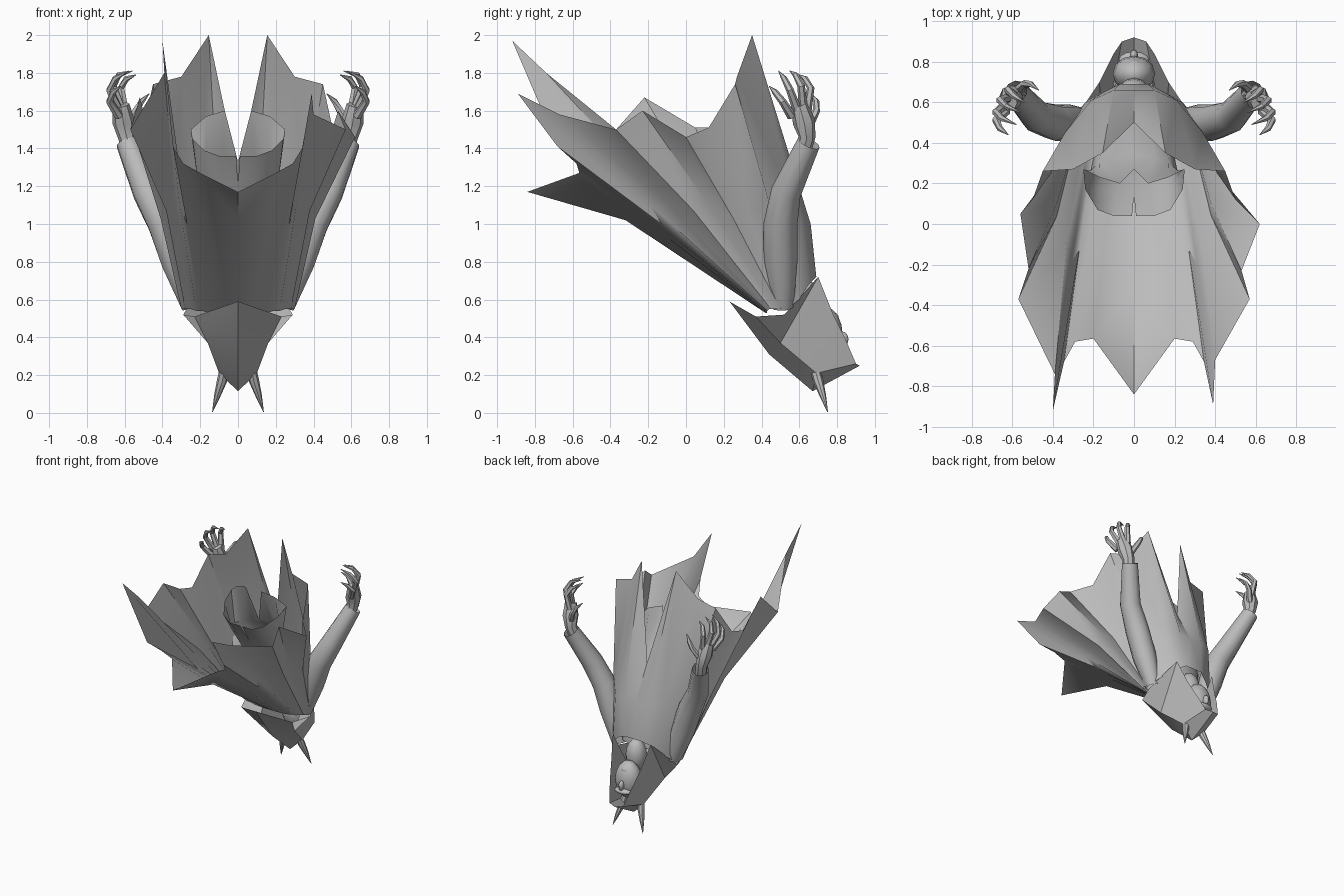
import bpy, bmesh, math
from mathutils import Vector

cube = bpy.data.objects.get("Cube")
if cube:
    bpy.data.objects.remove(cube, do_unlink=True)

grey = bpy.data.materials.new("plain_grey")
grey.use_nodes = True
COLOUR = (0.5, 0.5, 0.5, 1)
grey.diffuse_color = COLOUR
grey.node_tree.nodes["Principled BSDF"].inputs["Base Color"].default_value = COLOUR


def finish(name, bm, angle=40):
    bmesh.ops.remove_doubles(bm, verts=bm.verts, dist=0.0005)
    bmesh.ops.recalc_face_normals(bm, faces=bm.faces)
    mesh = bpy.data.meshes.new(name)
    bm.to_mesh(mesh)
    bm.free()
    obj = bpy.data.objects.new(name, mesh)
    bpy.context.collection.objects.link(obj)
    mesh.materials.append(grey)
    bpy.ops.object.select_all(action='DESELECT')
    obj.select_set(True)
    bpy.context.view_layer.objects.active = obj
    bpy.ops.object.shade_smooth_by_angle(angle=math.radians(angle))
    return obj


def loft(bm, rows, closed=False):
    """Skin a grid of points with quads."""
    grid = [[bm.verts.new(p) for p in row] for row in rows]
    for a, b in zip(grid, grid[1:]):
        n = len(a)
        for i in range(n if closed else n - 1):
            j = (i + 1) % n
            bm.faces.new((a[i], a[j], b[j], b[i]))
    return grid


def flip(rows):
    return [[(-x, y, z) for x, y, z in row] for row in rows]


def tube(bm, path, radii, sides=8, caps=True):
    """Round tube along a path, with one radius for each point."""
    pts = [Vector(p) for p in path]
    rows = []
    for i, p in enumerate(pts):
        d = (pts[min(i + 1, len(pts) - 1)] - pts[max(i - 1, 0)]).normalized()
        u = d.cross(Vector((1, 0, 0))).normalized()
        v = d.cross(u)
        angles = [math.tau * k / sides for k in range(sides)]
        rows.append([p + radii[i] * (u * math.cos(a) + v * math.sin(a)) for a in angles])
    grid = loft(bm, rows, closed=True)
    if caps:
        bm.faces.new(grid[0])
        bm.faces.new(grid[-1])


# Robe: left half columns from back centre round to front centre
shoulders = [(0, .42, .53), (.08, .42, .53), (.15, .43, .53), (.19, .43, .54),
             (.22, .43, .54), (.25, .44, .55), (.28, .45, .55), (.3, .47, .55),
             (.3, .5, .55), (.28, .55, .56), (.24, .6, .6), (.15, .65, .68),
             (.07, .69, .72), (0, .69, .72)]
waist = [(0, -.32, 1.02), (.15, -.14, .96), (.23, -.1, .96), (.27, -.13, 1),
         (.31, -.19, 1.1), (.33, -.08, 1.09), (.38, .04, 1.07), (.38, .1, 1.13),
         (.41, .25, 1.03), (.38, .33, 1.06), (.34, .45, 1.08), (.21, .61, 1),
         (.1, .66, 1), (0, .66, .98)]
hem = [(0, -.84, 1.17), (.2, -.565, 1.27), (.29, -.58, 1.32), (.345, -.68, 1.41),
       (.39, -.89, 1.69), (.4, -.67, 1.58), (.57, -.37, 1.5), (.53, -.23, 1.6),
       (.62, 0, 1.46), (.5, .12, 1.51), (.45, .26, 1.74), (.3, .27, 1.78),
       (.155, .35, 2), (0, .5, 1.27)]
# The right hem swings higher at the back
other_hem = list(hem)
other_hem[4:6] = [(.4, -.92, 1.97), (.39, -.74, 1.8)]
other_hem[7:9] = [(.52, -.22, 1.67), (.56, .05, 1.51)]
bm = bmesh.new()
loft(bm, [shoulders, waist, hem])
loft(bm, flip([shoulders, waist, other_hem]))
finish("robe", bm, 35)

# Hood: rows from face brim over the crown to the nape
hood = [[(0, .92, .25), (.06, .9, .26), (.1, .84, .4)],
        [(0, .67, .115), (.1, .69, .21), (.13, .78, .52)],
        [(0, .44, .31), (.16, .5, .37), (.17, .7, .72)],
        [(0, .23, .59), (.23, .37, .51), (.29, .52, .52)]]
bm = bmesh.new()
loft(bm, hood)
loft(bm, flip(hood))
finish("hood", bm, 35)

# Undergarment: open tube with a notched rim
rim = [(.01, .04, 1.36), (.1, .04, 1.36), (.18, .07, 1.39), (.24, .17, 1.45),
       (.25, .27, 1.5), (.17, .23, 1.57), (.07, .2, 1.6), (0, .27, 1.33)]


def body_ring(y, z, rx, ry):
    n = len(rim) - 1
    angles = [math.pi * i / n for i in range(n + 1)]
    return [(rx * math.sin(a), y - ry * math.cos(a), z - .3 * ry * math.cos(a)) for a in angles]


body = [body_ring(.52, .6, .2, .1), body_ring(.45, .95, .17, .15),
        body_ring(.24, 1.24, .22, .1), rim]
bm = bmesh.new()
loft(bm, body)
loft(bm, flip(body))
finish("undergarment", bm)

# Head with neck, brow, nose and chin
bm = bmesh.new()
for centre, size in (((0, .74, .41), (.105, .09, .15)), ((0, .64, .57), (.08, .08, .13)),
                     ((0, .81, .34), (.075, .04, .025)), ((0, .83, .39), (.02, .03, .04)),
                     ((0, .77, .5), (.05, .04, .035))):
    ball = bmesh.ops.create_uvsphere(bm, u_segments=12, v_segments=8, radius=1)
    for v in ball["verts"]:
        v.co = Vector(centre) + v.co * Vector(size) if isinstance(v.co, float) else Vector(
            c + s * k for c, s, k in zip(centre, size, v.co))
finish("head", bm)

fingers = {
    "index": [(.6, .64, 1.6), (.62, .66, 1.72), (.59, .63, 1.77), (.54, .6, 1.79)],
    "middle": [(.62, .62, 1.61), (.66, .61, 1.73), (.63, .58, 1.79), (.56, .55, 1.81)],
    "ring": [(.63, .59, 1.6), (.68, .55, 1.71), (.65, .52, 1.77), (.58, .49, 1.81)],
    "little": [(.63, .56, 1.57), (.68, .51, 1.65), (.66, .47, 1.7), (.62, .44, 1.73)],
    "thumb": [(.58, .65, 1.52), (.54, .69, 1.6), (.51, .69, 1.65), (.47, .66, 1.69)],
}


def side_parts(side, s):
    def path(points):
        return [(s * x, y, z) for x, y, z in points]

    # Sleeve, open at the cuff
    bm = bmesh.new()
    tube(bm, path([(.24, .51, .56), (.32, .5, .8), (.39, .5, 1), (.48, .53, 1.17), (.585, .65, 1.43)]),
         [.06, .09, .09, .08, .062], 10, False)
    finish(side + "_sleeve", bm)

    # Wrist, palm and clawed fingers
    bm = bmesh.new()
    tube(bm, path([(.56, .61, 1.36), (.59, .64, 1.46), (.605, .625, 1.54), (.62, .6, 1.63)]),
         [.045, .045, .06, .045])
    for points in fingers.values():
        tube(bm, path(points), [.025, .02, .016, .002], 6)
    finish(side + "_hand", bm)

    # Horn
    bm = bmesh.new()
    tube(bm, path([(.07, .68, .24), (.085, .7, .17), (.11, .725, .09), (.135, .75, .005)]),
         [.025, .027, .017, .002], 8)
    finish(side + "_horn", bm)


side_parts("left", 1)
side_parts("right", -1)
